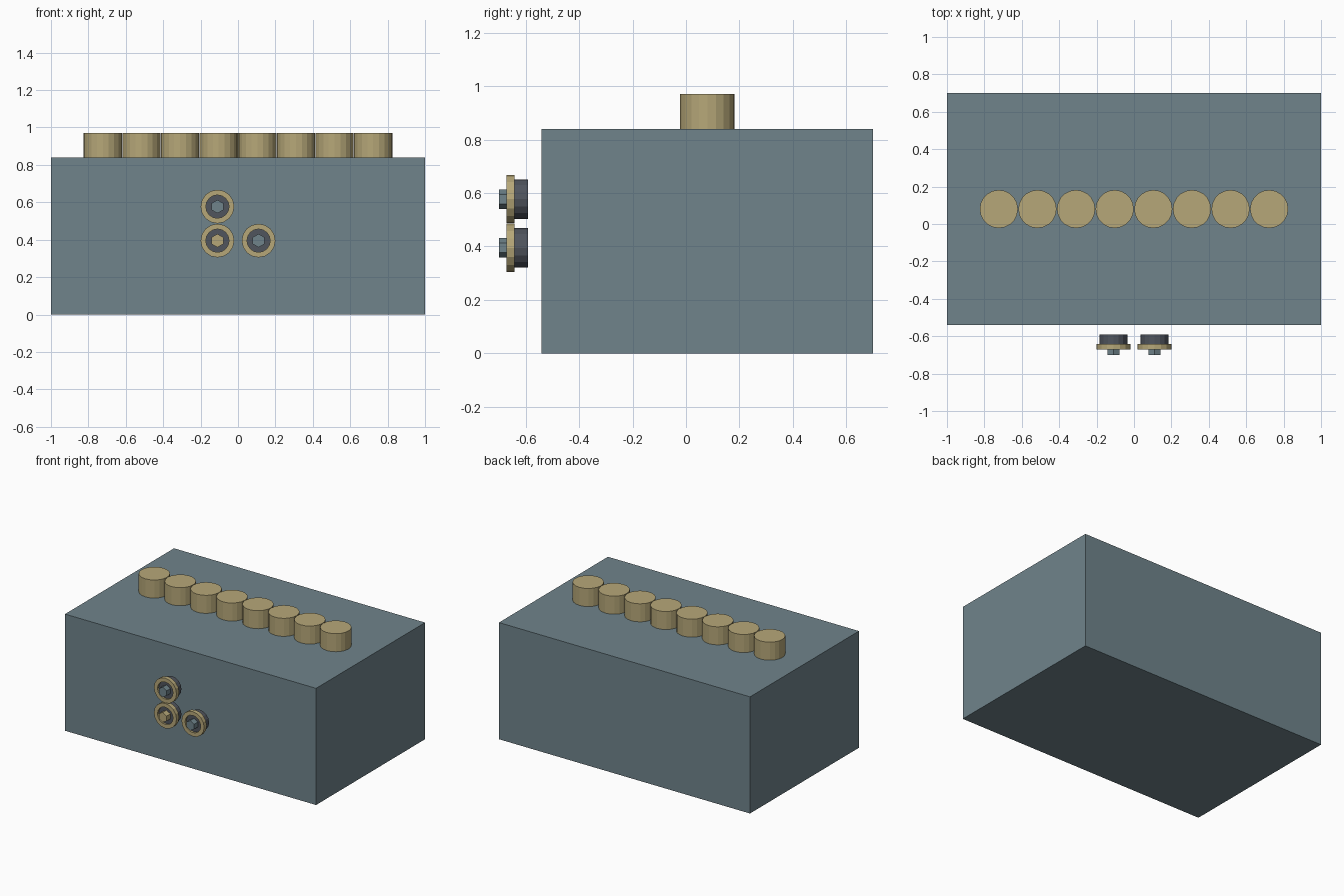
import bpy
import bmesh
from math import pi, sin, cos

cube = bpy.data.objects.get("Cube")
if cube:
    bpy.data.objects.remove(cube, do_unlink=True)


def material(name, rgb):
    mat = bpy.data.materials.new(name)
    mat.use_nodes = True
    mat.diffuse_color = (*rgb, 1)
    mat.node_tree.nodes["Principled BSDF"].inputs["Base Color"].default_value = (*rgb, 1)
    return mat


slate = material("slate blue", (0.16, 0.23, 0.26))
brass = material("brass", (0.47, 0.39, 0.19))
charcoal = material("charcoal", (0.08, 0.09, 0.11))


def add_object(name, bm, mat):
    bmesh.ops.recalc_face_normals(bm, faces=bm.faces)
    mesh = bpy.data.meshes.new(name)
    bm.to_mesh(mesh)
    bm.free()
    mesh.materials.append(mat)
    obj = bpy.data.objects.new(name, mesh)
    bpy.context.collection.objects.link(obj)
    return obj


def cylinder(name, centre, radius, depth, sides, mat, facing_front=False):
    bm = bmesh.new()
    bmesh.ops.create_cone(bm, cap_ends=True, segments=sides,
                          radius1=radius, radius2=radius, depth=depth)
    obj = add_object(name, bm, mat)
    obj.location = centre
    if facing_front:
        obj.rotation_euler.x = pi / 2
    return obj


def flat_ring(name, centre, inner, outer, depth, sides, mat):
    """Square-edged washer whose axis runs front to back."""
    bm = bmesh.new()
    section = [(inner, -depth / 2), (outer, -depth / 2), (outer, depth / 2), (inner, depth / 2)]
    loops = []
    for i in range(sides):
        a = 2 * pi * i / sides
        loops.append([bm.verts.new((r * sin(a), y, r * cos(a))) for r, y in section])
    for i in range(sides):
        here, there = loops[i], loops[(i + 1) % sides]
        for j in range(4):
            k = (j + 1) % 4
            bm.faces.new((here[j], here[k], there[k], there[j]))
    obj = add_object(name, bm, mat)
    obj.location = centre


# Main block
bm = bmesh.new()
bmesh.ops.create_cube(bm, size=1)
bmesh.ops.scale(bm, vec=(2, 1.24, 0.84), verts=bm.verts)
body = add_object("body_block", bm, slate)
body.location = (0, 0.08, 0.42)

# Row of eight touching studs along the top
for i in range(8):
    x = (i - 3.5) * 0.2065
    cylinder(f"top_stud_{i + 1}", (x, 0.08, 0.905), 0.102, 0.13, 20, brass)

# Three knobs floating ahead of the front: barrel, collar and hexagonal pin
knobs = [("upper_right", -0.11, 0.577, slate),
         ("lower_right", -0.11, 0.395, brass),
         ("lower_left", 0.11, 0.395, slate)]
for label, x, z, pin_colour in knobs:
    cylinder(f"{label}_knob_barrel", (x, -0.6245, z), 0.074, 0.065, 16, charcoal, True)
    flat_ring(f"{label}_knob_collar", (x, -0.656, z), 0.062, 0.09, 0.03, 16, brass)
    cylinder(f"{label}_knob_pin", (x, -0.675, z), 0.036, 0.05, 6, pin_colour, True)
